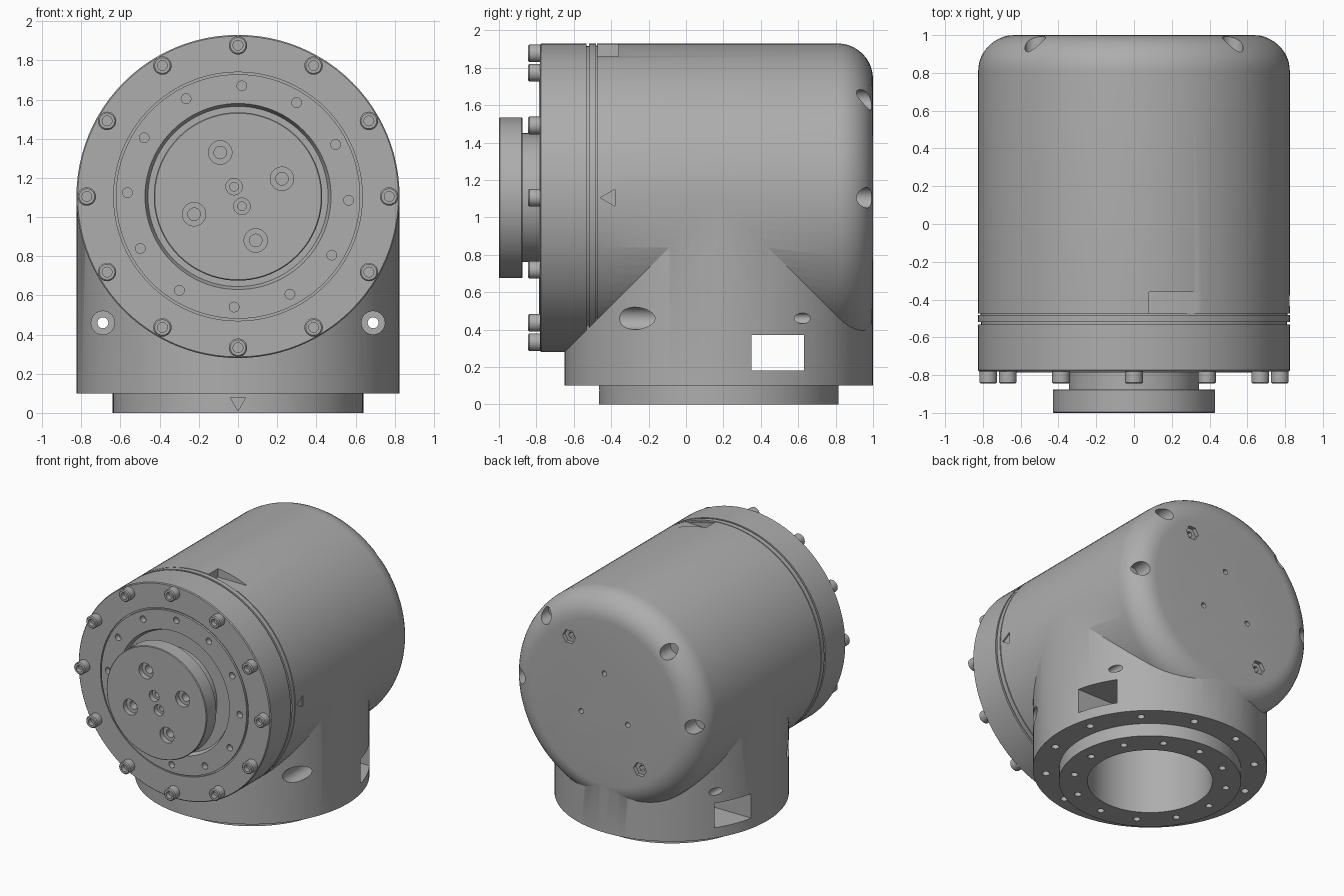
import bpy, bmesh
from math import sin, cos, pi, radians, sqrt
from mathutils import Matrix, Vector

if "Cube" in bpy.data.objects:
    bpy.data.objects.remove(bpy.data.objects["Cube"])

GRAY = (0.42, 0.42, 0.42, 1)
metal = bpy.data.materials.new("plain gray metal")
metal.use_nodes = True
metal.diffuse_color = GRAY
for node in metal.node_tree.nodes:
    if node.type == 'BSDF_PRINCIPLED':
        node.inputs["Base Color"].default_value = GRAY

AXIS = 1.105            # height of the horizontal axis
BASE_Y = 0.175          # depth of the vertical axis
R = 0.825
FRONT, BACK, UP, LEFT = (0, -1, 0), (0, 1, 0), (0, 0, 1), (1, 0, 0)


def lathe(bm, profile, pos, direction, segs=24, phase=0.0):
    """Revolve (radius, height) points about a direction from pos."""
    turn = Vector(direction).to_track_quat('Z', 'Y').to_matrix().to_4x4()
    mat = Matrix.Translation(pos) @ turn
    rings = []
    for r, h in profile:
        if r == 0:
            rings.append([bm.verts.new(mat @ Vector((0, 0, h)))])
        else:
            angles = [phase + 2 * pi * i / segs for i in range(segs)]
            rings.append([bm.verts.new(mat @ Vector((r * cos(a), r * sin(a), h))) for a in angles])
    for a, b in zip(rings, rings[1:]):
        if len(a) == 1 or len(b) == 1:
            bm.faces.new(b if len(a) == 1 else a)
            continue
        for i in range(segs):
            j = (i + 1) % segs
            bm.faces.new((a[i], a[j], b[j], b[i]))
    for ring in rings:
        if len(ring) == 1:
            bm.verts.remove(ring[0])


def rod(bm, pos, direction, radius, start, end, segs=24, phase=0.0):
    profile = [(0, start), (radius, start), (radius, end), (0, end)]
    lathe(bm, profile, pos, direction, segs, phase)


def box(bm, low, high):
    low, high = Vector(low), Vector(high)
    size = Matrix.Diagonal((high - low).to_4d())
    size[3][3] = 1
    bmesh.ops.create_cube(bm, size=1, matrix=Matrix.Translation((low + high) / 2) @ size)


def make(name, bm):
    bmesh.ops.recalc_face_normals(bm, faces=bm.faces[:])
    mesh = bpy.data.meshes.new(name)
    bm.to_mesh(mesh)
    bm.free()
    mesh.materials.append(metal)
    obj = bpy.data.objects.new(name, mesh)
    bpy.context.scene.collection.objects.link(obj)
    return obj


def combine(obj, bm, operation='DIFFERENCE'):
    """Cut or add a bmesh shape and bake the result."""
    tool = make("tool", bm)
    tool.hide_render = True
    mod = obj.modifiers.new("combine", 'BOOLEAN')
    mod.operation, mod.solver, mod.object = operation, 'EXACT', tool
    bpy.context.view_layer.objects.active = obj
    bpy.ops.object.modifier_apply(modifier=mod.name)
    bpy.data.objects.remove(tool)


def smooth(obj):
    bpy.ops.object.select_all(action='DESELECT')
    obj.select_set(True)
    bpy.context.view_layer.objects.active = obj
    bpy.ops.object.shade_smooth_by_angle(angle=radians(25))


def around(count, radius, offset=0.0):
    for i in range(count):
        a = radians(offset) + 2 * pi * i / count
        yield radius * cos(a), radius * sin(a)


# Housing: horizontal drum with a rounded back edge
edge = 0.19
profile = [(0, -0.475), (R, -0.475)]
for i in range(11):
    a = pi / 2 * i / 10
    profile.append((R - edge + edge * cos(a), 1 - edge + edge * sin(a)))
profile.append((0, 1))
bm = bmesh.new()
lathe(bm, profile, (0, 0, AXIS), BACK, 96)
housing = make("housing", bm)

# Housing: vertical base with a stepped foot
bm = bmesh.new()
lathe(bm, [(0, 0), (0.64, 0), (0.64, 0.1), (R - 0.001, 0.1), (R - 0.001, AXIS), (0, AXIS)],
      (0, BASE_Y, 0), UP, 96)
combine(housing, bm, 'UNION')

# Hollow centre of the base
bm = bmesh.new()
rod(bm, (0, BASE_Y, 0), UP, 0.44, -0.1, 0.85, 64)
combine(housing, bm)

# Side windows and top notch
bm = bmesh.new()
box(bm, (-1, 0.35, 0.18), (1, 0.63, 0.37))
box(bm, (0.08, -0.49, 1.86), (0.5, -0.36, 2.1))
combine(housing, bm)

# Holes and engraved arrows in the housing
bm = bmesh.new()
for x in (-0.69, 0.69):
    lathe(bm, [(0, -1), (0.06, -1), (0.06, 0.05), (0.028, 0.05), (0.028, 1.2), (0, 1.2)],
          (x, 0, 0.46), BACK)
for angle in (0, 45, 135, 180):
    a = radians(angle)
    rod(bm, (0.74 * cos(a), 0, AXIS + 0.74 * sin(a)), BACK, 0.055, 0.86, 1.1)
for x, z in around(3, 0.23, 90):
    rod(bm, (x, 0, AXIS + z), BACK, 0.02, 0.95, 1.1)
for x, z in around(2, 0.53, 55):
    lathe(bm, [(0, 0.9), (0.025, 0.9), (0.025, 0.97), (0.055, 0.97), (0.055, 1.1), (0, 1.1)],
          (x, 0, AXIS + z), BACK, 6)
for x, y in around(12, 0.735, 15):
    rod(bm, (x, BASE_Y + y, 0), UP, 0.027, -0.1, 0.15, 16)
for x, y in around(12, 0.54):
    rod(bm, (x, BASE_Y + y, 0), UP, 0.025, -0.1, 0.06, 16)
rod(bm, (R, -0.405, AXIS), LEFT, 0.053, -0.012, 0.1, 3, pi)
rod(bm, (0, BASE_Y - 0.64, 0.055), FRONT, 0.045, -0.012, 0.1, 3, -pi / 2)
combine(housing, bm)
smooth(housing)

# Front cover with seam grooves and a recessed centre
bm = bmesh.new()
lathe(bm, [(0, 0.47), (0.813, 0.47), (0.813, 0.482), (R, 0.482), (R, 0.518), (0.81, 0.518),
           (0.81, 0.532), (R, 0.532), (R, 0.774), (0.819, 0.78), (0.635, 0.78), (0.635, 0.768),
           (0.624, 0.768), (0.624, 0.785), (0.475, 0.785), (0.46, 0.75), (0, 0.75)],
      (0, 0, AXIS), FRONT, 96)
cover = make("front_cover", bm)
bm = bmesh.new()
for x, z in around(12, 0.565, -2):
    rod(bm, (x, 0, AXIS + z), FRONT, 0.025, 0.74, 0.9, 16)
combine(cover, bm)
smooth(cover)

# Output flange with counterbored holes
bm = bmesh.new()
lathe(bm, [(0, 0.72), (0.345, 0.72), (0.345, 0.875), (0.425, 0.875), (0.43, 0.88),
           (0.43, 0.995), (0.425, 1), (0, 1)], (0, 0, AXIS), FRONT, 80)
flange = make("output_flange", bm)
bm = bmesh.new()
holes = [(p, 0.06, 0.032) for p in around(4, 0.242, 22)]
holes += [(p, 0.042, 0.022) for p in around(2, 0.054, 112)]
for (x, z), wide, narrow in holes:
    lathe(bm, [(0, 0.9), (narrow, 0.9), (narrow, 0.96), (wide, 0.96), (wide, 1.1), (0, 1.1)],
          (x, 0, AXIS + z), FRONT)
combine(flange, bm)
smooth(flange)

# Ring of socket-head bolts on the cover
bm = bmesh.new()
for x, z in around(12, 0.772):
    lathe(bm, [(0, 0.77), (0.047, 0.77), (0.047, 0.838), (0.04, 0.845), (0.025, 0.845),
               (0.025, 0.81), (0, 0.81)], (x, 0, AXIS + z), FRONT)
smooth(make("cover_bolts", bm))
